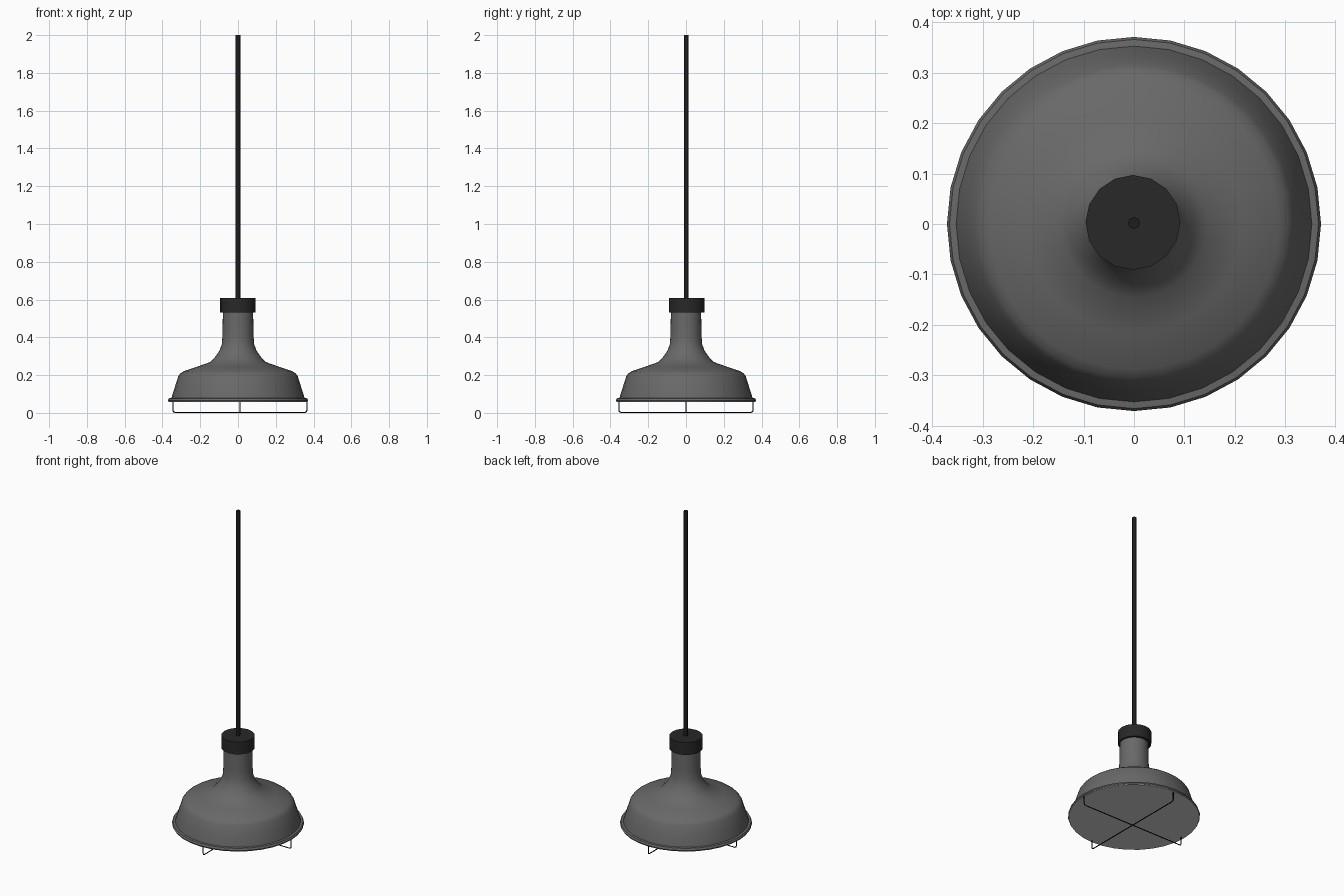
import bpy
import bmesh
from math import cos, sin, pi

if "Cube" in bpy.data.objects:
    bpy.data.objects.remove(bpy.data.objects["Cube"], do_unlink=True)


def material(name, value):
    mat = bpy.data.materials.new(name)
    mat.use_nodes = True
    colour = (value, value, value, 1)
    mat.diffuse_color = colour
    mat.node_tree.nodes["Principled BSDF"].inputs["Base Color"].default_value = colour
    return mat


def finish(obj, mat, angle):
    obj.data.materials.append(mat)
    bpy.ops.object.select_all(action='DESELECT')
    obj.select_set(True)
    bpy.context.view_layer.objects.active = obj
    bpy.ops.object.shade_smooth_by_angle(angle=angle)


def lathe(name, profile, sides, mat, centre=(0, 0), angle=0.6):
    """Turn (radius, height) pairs, listed bottom to top, into a capped solid."""
    bm = bmesh.new()
    rings = [[bm.verts.new((r * cos(2 * pi * i / sides), r * sin(2 * pi * i / sides), z))
              for i in range(sides)] for r, z in profile]
    for low, high in zip(rings, rings[1:]):
        for i in range(sides):
            j = (i + 1) % sides
            bm.faces.new((low[i], low[j], high[j], high[i]))
    bm.faces.new(rings[0][::-1])
    bm.faces.new(rings[-1])
    mesh = bpy.data.meshes.new(name)
    bm.to_mesh(mesh)
    bm.free()
    obj = bpy.data.objects.new(name, mesh)
    obj.location = (*centre, 0)
    bpy.context.collection.objects.link(obj)
    finish(obj, mat, angle)


def guard_wire(name, turn, mat):
    """U-shaped wire with small rounded corners, hung below the rim."""
    half = [(0.355, 0.068), (0.355, 0.014), (0.352, 0.006), (0.344, 0.003)]
    path = half + [(-x, z) for x, z in reversed(half)]
    curve = bpy.data.curves.new(name, 'CURVE')
    curve.dimensions = '3D'
    curve.bevel_depth = 0.003
    curve.bevel_resolution = 1
    curve.use_fill_caps = True
    spline = curve.splines.new('POLY')
    spline.points.add(len(path) - 1)
    for point, (x, z) in zip(spline.points, path):
        point.co = (x, 0, z, 1)
    obj = bpy.data.objects.new(name, curve)
    obj.location.x = 0.01
    obj.rotation_euler.z = turn
    bpy.context.collection.objects.link(obj)
    bpy.ops.object.select_all(action='DESELECT')
    obj.select_set(True)
    bpy.context.view_layer.objects.active = obj
    bpy.ops.object.convert(target='MESH')
    finish(bpy.context.object, mat, 0.9)


grey = material("enamel grey", 0.14)
black = material("matt black", 0.021)
cord_black = material("cord black", 0.012)
wire_black = material("wire black", 0.003)
pale = material("pale diffuser", 0.64)

# Bell-shaped shade with its neck
lathe("shade", [(0.355, 0.066), (0.353, 0.078), (0.335, 0.135), (0.316, 0.195), (0.306, 0.208),
                (0.288, 0.221), (0.215, 0.245), (0.145, 0.27), (0.118, 0.3),
                (0.098, 0.33), (0.085, 0.365), (0.082, 0.42), (0.08, 0.54)], 32, grey)
# Rolled rim
lathe("rim", [(0.368, 0.06), (0.371, 0.066), (0.366, 0.077), (0.35, 0.079)],
      32, grey, angle=0.35)
# Pale plate closing the underside
lathe("diffuser", [(0.367, 0.058), (0.367, 0.061)], 32, pale)
# Collar and hanging cord
lathe("collar", [(0.094, 0.531), (0.094, 0.608)], 16, black, (-0.002, 0.003))
lathe("cord", [(0.012, 0.6), (0.012, 2.0)], 8, cord_black, (0, 0.002), angle=0.9)
# Crossed guard wires
guard_wire("guard_wire_across", 0, wire_black)
guard_wire("guard_wire_deep", pi / 2, wire_black)
